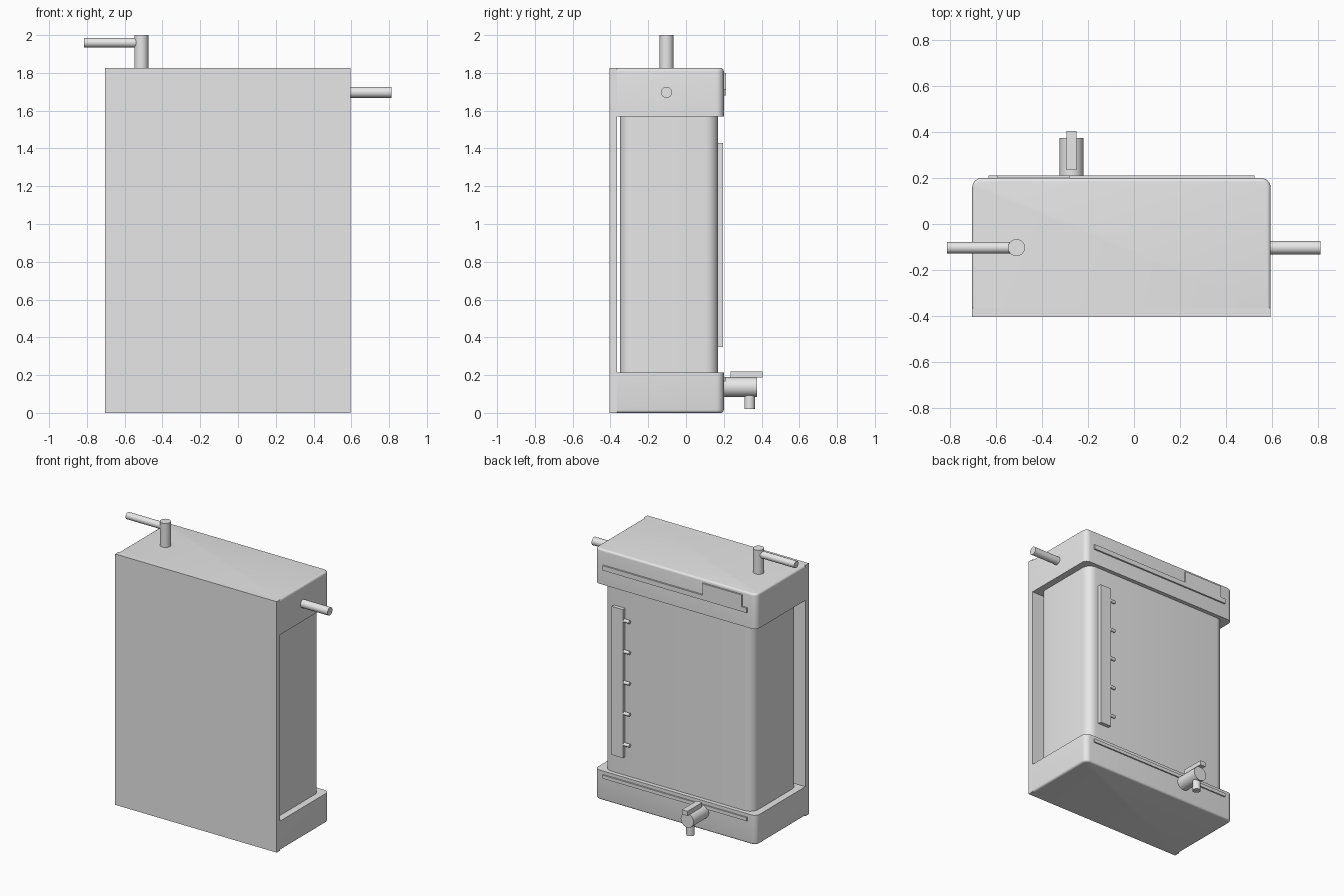
import bpy, bmesh, math
from mathutils import Vector

default = bpy.data.objects.get("Cube")
if default:
    bpy.data.objects.remove(default, do_unlink=True)

grey = bpy.data.materials.new("light_grey")
grey.use_nodes = True
grey.diffuse_color = (0.8, 0.8, 0.8, 1)
grey.node_tree.nodes["Principled BSDF"].inputs["Base Color"].default_value = (0.8, 0.8, 0.8, 1)


def finish(name, bm, smooth=False):
    bmesh.ops.recalc_face_normals(bm, faces=bm.faces)
    mesh = bpy.data.meshes.new(name)
    bm.to_mesh(mesh)
    bm.free()
    obj = bpy.data.objects.new(name, mesh)
    bpy.context.collection.objects.link(obj)
    mesh.materials.append(grey)
    if smooth:
        bpy.ops.object.select_all(action='DESELECT')
        obj.select_set(True)
        bpy.context.view_layer.objects.active = obj
        bpy.ops.object.shade_smooth_by_angle(angle=math.radians(35))
    return obj


def block(lo, hi):
    lo, hi = Vector(lo), Vector(hi)
    bm = bmesh.new()
    bmesh.ops.create_cube(bm, size=1)
    for v in bm.verts:
        v.co = (lo + hi) / 2 + v.co * (hi - lo)
    return bm


def round_edges(bm, rule, radius, segments=6):
    edges = [e for e in bm.edges if rule(*(v.co for v in e.verts))]
    bmesh.ops.bevel(bm, geom=edges, offset=radius, segments=segments,
                    profile=0.5, affect='EDGES')


def upright(a, b):
    return abs(a.z - b.z) > 0.01


def rod(name, start, end, radius):
    start, end = Vector(start), Vector(end)
    axis = end - start
    bm = bmesh.new()
    bmesh.ops.create_cone(bm, cap_ends=True, segments=32, radius1=radius,
                          radius2=radius, depth=axis.length)
    bm.transform(axis.to_track_quat('Z', 'Y').to_matrix().to_4x4())
    bmesh.ops.translate(bm, verts=bm.verts, vec=(start + end) / 2)
    return finish(name, bm, True)


LEFT, RIGHT = 0.595, -0.705
FRONT, PLATE, BACK = -0.405, -0.365, 0.2
TOP = 1.825

# Mounting plate across the whole front
finish("front_plate", block((RIGHT, FRONT, 0), (LEFT, PLATE, TOP)))


# End caps: rounded back corners and a small fillet on the outer rim
def cap(name, z0, z1, rim):
    bm = block((RIGHT, PLATE, z0), (LEFT, BACK, z1))
    round_edges(bm, lambda a, b: upright(a, b) and min(a.y, b.y) > 0, 0.04)

    def on_rim(a, b):
        level = abs(a.z - rim) < 0.001 and abs(b.z - rim) < 0.001
        return level and max(a.y, b.y) > PLATE + 0.001
    round_edges(bm, on_rim, 0.015, 4)
    finish(name, bm, True)


cap("bottom_cap", 0, 0.215, 0)
cap("top_cap", 1.57, TOP, TOP)

# Tank body between the caps
tank = block((RIGHT + 0.05, -0.35, 0.2), (LEFT - 0.05, 0.17, 1.58))
round_edges(tank, upright, 0.065, 8)
finish("tank_body", tank, True)

# Level gauge with five pegs
finish("level_gauge", block((0.37, 0.165, 0.35), (0.46, 0.197, 1.43)))
for i in range(5):
    z = 0.445 + 0.225 * i
    rod(f"gauge_peg_{i + 1}", (0.38, 0.182, z), (0.325, 0.182, z), 0.012)

# Raised trim on the back of the caps; the upper one has a tab
finish("bottom_trim", block((-0.635, 0.19, 0.165), (0.525, 0.21, 0.19)))
finish("top_trim", block((-0.635, 0.19, 1.68), (0.525, 0.212, 1.715)))
finish("top_trim_tab", block((-0.595, 0.19, 1.715), (-0.28, 0.212, 1.8)))

# Drain tap
rod("tap_body", (-0.272, 0.19, 0.137), (-0.272, 0.375, 0.137), 0.052)
rod("tap_spout", (-0.272, 0.337, 0.137), (-0.272, 0.337, 0.02), 0.028)
finish("tap_handle", block((-0.295, 0.235, 0.187), (-0.25, 0.405, 0.22)))

# Pipes on the top and on the left side
rod("top_pipe", (-0.512, -0.103, TOP - 0.02), (-0.512, -0.103, 2), 0.037)
rod("top_pipe_arm", (-0.512, -0.103, 1.96), (-0.815, -0.103, 1.96), 0.025)
rod("side_pipe", (LEFT - 0.02, -0.103, 1.697), (0.812, -0.103, 1.697), 0.029)
